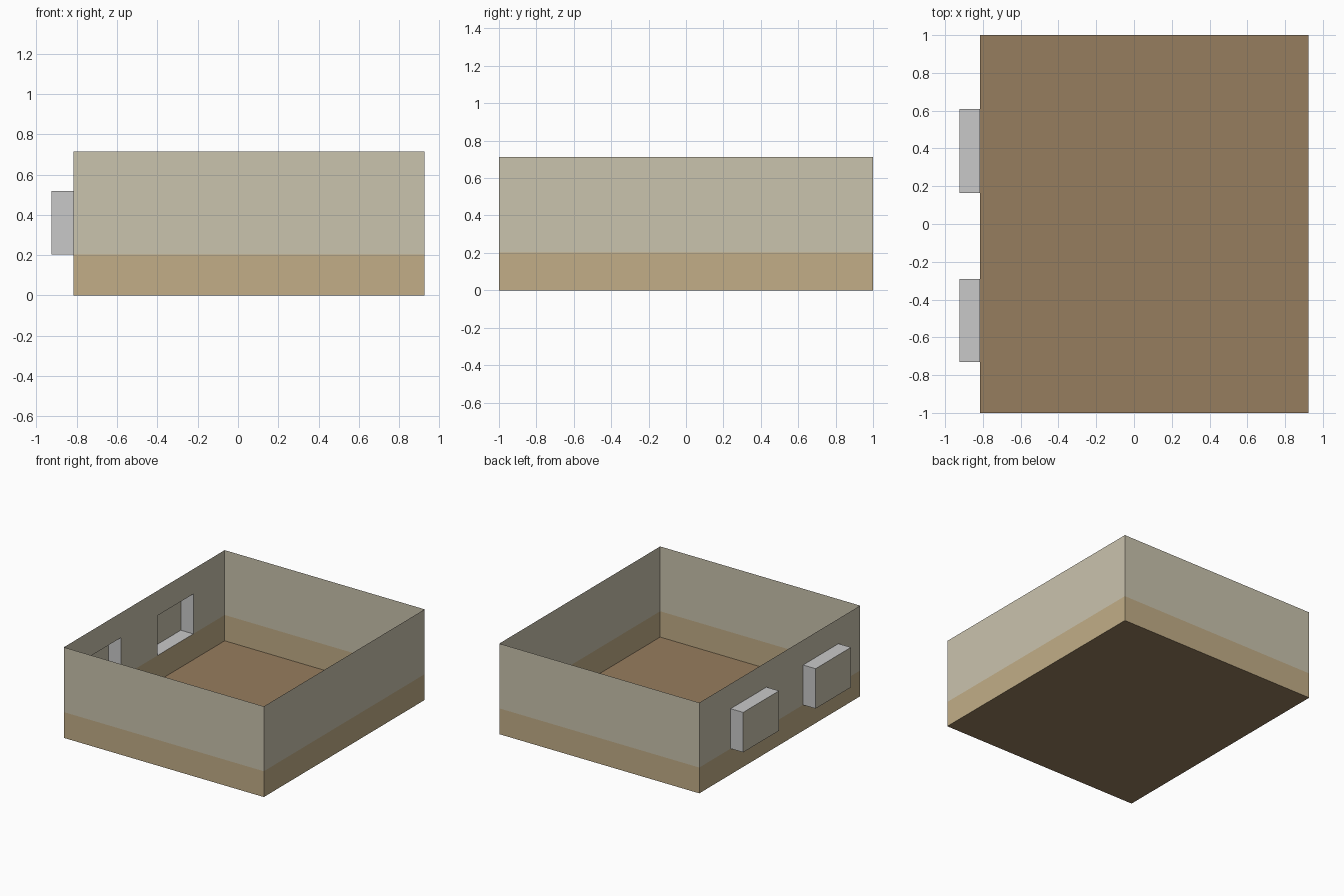
import bpy, bmesh

if "Cube" in bpy.data.objects:
    bpy.data.objects.remove(bpy.data.objects["Cube"])

X0, X1, Y, H, BAND = -0.816, 0.925, 1.0, 0.713, 0.203
OUT, WIN_TOP = -0.925, 0.517
WINDOWS = [(-0.73, -0.29), (0.165, 0.61)]


def material(name, rgb):
    def lin(c):
        c /= 255
        return c / 12.92 if c <= 0.04045 else ((c + 0.055) / 1.055) ** 2.4
    m = bpy.data.materials.new(name)
    m.diffuse_color = (*[lin(c) for c in rgb], 1)
    m.use_nodes = True
    m.node_tree.nodes["Principled BSDF"].inputs["Base Color"].default_value = m.diffuse_color
    return m


wall = material("cream wall", (202, 195, 174))
band = material("tan lower wall", (194, 174, 135))
floor_brown = material("brown floor", (150, 125, 94))
grey = material("window grey", (201, 201, 201))


def sheets(name, quads, mats):
    """Thin surface made of (corners, material index) quads."""
    bm = bmesh.new()
    for pts, idx in quads:
        bm.faces.new([bm.verts.new(p) for p in pts]).material_index = idx
    bmesh.ops.remove_doubles(bm, verts=bm.verts, dist=1e-5)
    me = bpy.data.meshes.new(name)
    bm.to_mesh(me)
    bm.free()
    for m in mats:
        me.materials.append(m)
    ob = bpy.data.objects.new(name, me)
    bpy.context.collection.objects.link(ob)


def upright(a, b, z0, z1):
    return [(*a, z0), (*b, z0), (*b, z1), (*a, z1)]


# floor
c = [(X0, -Y), (X1, -Y), (X1, Y), (X0, Y)]
sheets("floor", [([(*p, 0) for p in c], 0)], [floor_brown])

# lower band runs round all four sides
sheets("lower_wall", [(upright(c[i], c[(i + 1) % 4], 0, BAND), 0)
                      for i in range(4)], [band])

# three plain upper walls
quads = [(upright(c[i], c[i + 1], BAND, H), 0) for i in range(3)]
# window wall: grid of cells with the openings left out
ys = [Y] + sorted((v for w in WINDOWS for v in w), reverse=True) + [-Y]
for i, (a, b) in enumerate(zip(ys, ys[1:])):
    if i % 2 == 0:
        quads.append((upright((X0, a), (X0, b), BAND, WIN_TOP), 0))
    quads.append((upright((X0, a), (X0, b), WIN_TOP, H), 0))
sheets("upper_wall", quads, [wall])

# window recesses pushed out through the wall
for n, (a, b) in enumerate(WINDOWS):
    q = [(upright((OUT, b), (OUT, a), BAND, WIN_TOP), 0),
         (upright((OUT, a), (X0, a), BAND, WIN_TOP), 1),
         (upright((X0, b), (OUT, b), BAND, WIN_TOP), 1)]
    sill = [(OUT, a), (OUT, b), (X0, b), (X0, a)]
    q.append(([(*p, BAND) for p in sill], 1))
    q.append(([(*p, WIN_TOP) for p in reversed(sill)], 1))
    sheets(f"window_recess_{n + 1}", q, [wall, grey])
